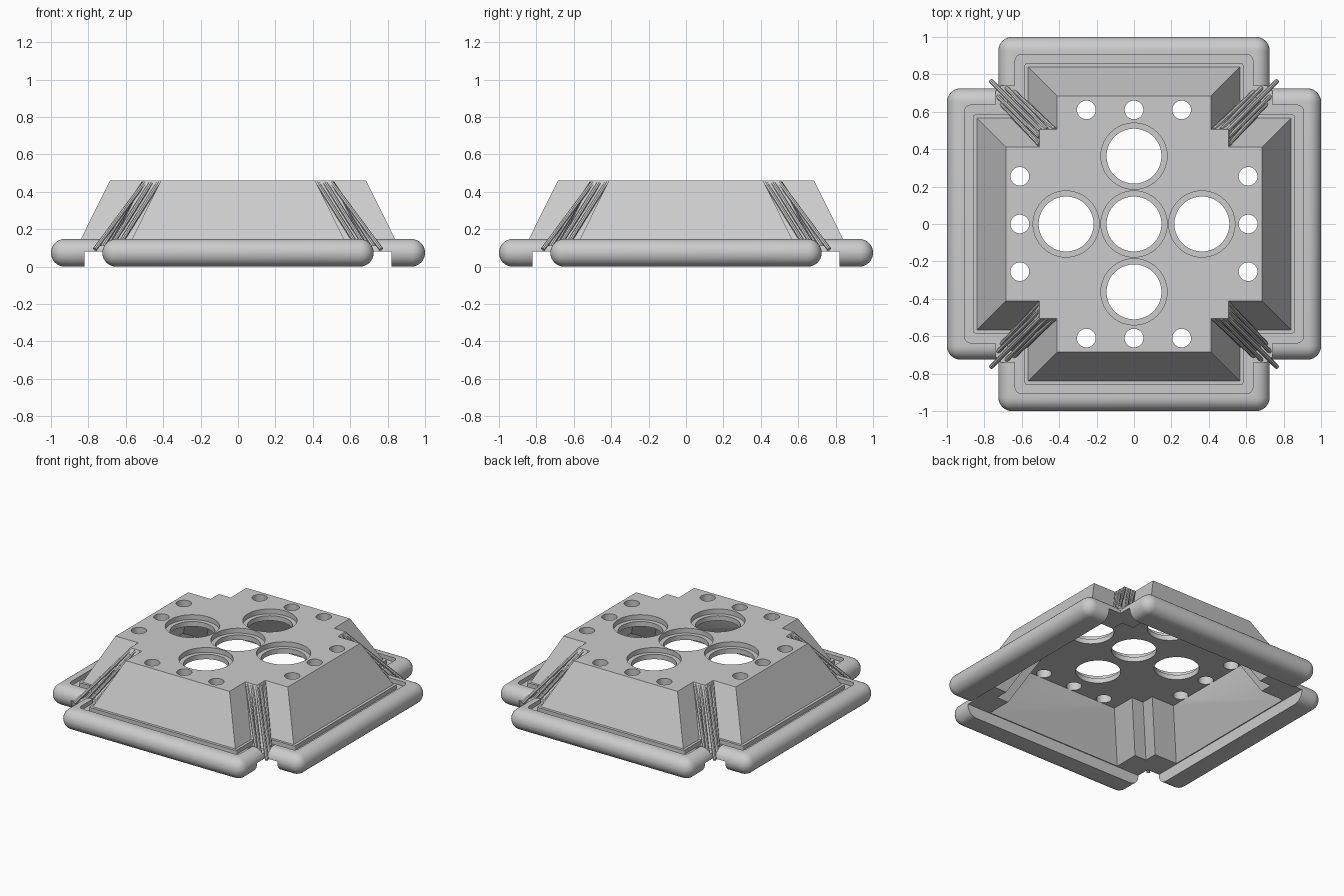
import bpy, bmesh, math
from mathutils import Vector

if "Cube" in bpy.data.objects:
    bpy.data.objects.remove(bpy.data.objects["Cube"], do_unlink=True)

TOP, BRIM, LEDGE, SLOPE = 0.46, 0.147, 0.08, 0.495
grey = bpy.data.materials.new("plain_grey")
grey.use_nodes = True
grey.diffuse_color = (0.6, 0.6, 0.6, 1)
grey.node_tree.nodes["Principled BSDF"].inputs["Base Color"].default_value = grey.diffuse_color


def make(name, bm):
    bmesh.ops.recalc_face_normals(bm, faces=bm.faces)
    me = bpy.data.meshes.new(name)
    bm.to_mesh(me)
    bm.free()
    me.materials.append(grey)
    ob = bpy.data.objects.new(name, me)
    bpy.context.scene.collection.objects.link(ob)
    return ob


def boolean(target, tool, op):
    """Apply a boolean and discard the tool."""
    mod = target.modifiers.new("bool", 'BOOLEAN')
    mod.object, mod.operation, mod.solver = tool, op, 'EXACT'
    mod.use_hole_tolerant = True
    dg = bpy.context.evaluated_depsgraph_get()
    me = bpy.data.meshes.new_from_object(target.evaluated_get(dg))
    target.modifiers.clear()
    target.data = me
    bpy.data.objects.remove(tool, do_unlink=True)
    return target


def box(hx, hy, z0, z1, cx=0, cy=0, corner=0):
    """Box of half sizes hx, hy; corner rounds the plan."""
    bm = bmesh.new()
    bmesh.ops.create_cube(bm, size=2)
    for v in bm.verts:
        v.co = Vector((cx + v.co.x * hx, cy + v.co.y * hy, z1 if v.co.z > 0 else z0))
    if corner:
        edges = [e for e in bm.edges if abs(e.verts[0].co.z - e.verts[1].co.z) > 1e-4]
        bmesh.ops.bevel(bm, geom=edges, offset=corner, segments=4, profile=0.5, affect='EDGES')
    return make("box", bm)


def brim_plate(hx, hy):
    """Plate with fully rounded rim."""
    bm = bmesh.new()
    bmesh.ops.create_cube(bm, size=2)
    for v in bm.verts:
        v.co = Vector((v.co.x * hx, v.co.y * hy, BRIM * (v.co.z + 1) / 2))
    bmesh.ops.bevel(bm, geom=bm.edges[:], offset=BRIM / 2 - 0.001, segments=8,
                    profile=0.5, affect='EDGES')
    return make("brim", bm)


def hood(z0, z1, inset):
    """Solid with a stepped cross outline that widens downwards."""
    bm = bmesh.new()
    rings = []
    for z in (z0, z1):
        k = (TOP - z) * SLOPE - inset
        arm, width, core = 0.685 + k, 0.412 + k, 0.505 + k
        quarter = [(arm, width), (core, width), (core, core), (width, core), (width, arm)]
        ring = []
        for turn in range(4):
            ring += [bm.verts.new((x, y, z)) for x, y in quarter]
            quarter = [(-y, x) for x, y in quarter]
        rings.append(ring)
        bm.faces.new(ring)
    low, high = rings
    for i in range(len(low)):
        bm.faces.new((low[i - 1], low[i], high[i], high[i - 1]))
    return make("hood", bm)


def drills(spots, r, z0):
    """One tool made of separate upright cylinders."""
    bm = bmesh.new()
    for x, y in spots:
        pin = bmesh.ops.create_cone(bm, cap_ends=True, segments=40, radius1=r,
                                    radius2=r, depth=0.6 - z0)["verts"]
        bmesh.ops.translate(bm, verts=pin, vec=(x, y, (z0 + 0.6) / 2))
    return make("drills", bm)


def cross(hx, hy, z0, z1, corner):
    return boolean(box(hx, hy, z0, z1, corner=corner),
                   box(hy, hx, z0, z1, corner=corner), 'UNION')


# Crossed brim plates with a seal groove and corner pockets
body = boolean(brim_plate(1, 0.725), brim_plate(0.725, 1), 'UNION')
body.name = "vented_cover"
groove = boolean(cross(0.905, 0.635, 0.117, 0.2, 0.03),
                 cross(0.86, 0.585, 0.1, 0.22, 0.015), 'DIFFERENCE')
boolean(body, groove, 'DIFFERENCE')
signs = [(sx, sy) for sx in (-1, 1) for sy in (-1, 1)]
for sx, sy in signs:
    boolean(body, box(0.075, 0.075, 0.113, 0.21, sx * 0.665, sy * 0.665), 'DIFFERENCE')

# Sloped hood and its hollow underside
boolean(body, hood(0.095, TOP, 0), 'UNION')
boolean(body, box(0.82, 0.82, -0.1, LEDGE), 'DIFFERENCE')
boolean(body, hood(0.073, 0.39, 0.06), 'DIFFERENCE')

# Large counterbored openings
P = 0.363
large = [(0, 0), (P, 0), (-P, 0), (0, P), (0, -P)]
boolean(body, drills(large, 0.177, 0.425), 'DIFFERENCE')
boolean(body, drills(large, 0.147, 0.3), 'DIFFERENCE')

# Small screw holes along each arm
small = [(t, s) for t in (-0.255, 0, 0.255) for s in (-0.61, 0.61)]
boolean(body, drills(small + [(s, t) for t, s in small], 0.05, 0.3), 'DIFFERENCE')

# Thin ribs fanning down each corner
bm = bmesh.new()
RIBS = [(0.425, 0.505, 0.65, 0.715), (0.465, 0.505, 0.69, 0.735), (0.5, 0.5, 0.765, 0.765)]
RIBS += [(b, a, d, c) for a, b, c, d in RIBS[:2]]
for sx, sy in signs:
    for a, b, c, d in RIBS:
        p = Vector((sx * a, sy * b, TOP - 0.012))
        q = Vector((sx * c, sy * d, LEDGE + 0.012))
        rod = bmesh.ops.create_cone(bm, cap_ends=True, segments=8, radius1=0.012,
                                    radius2=0.012, depth=(q - p).length)["verts"]
        turn = (q - p).to_track_quat('Z', 'Y').to_matrix()
        bmesh.ops.rotate(bm, verts=rod, matrix=turn, cent=(0, 0, 0))
        bmesh.ops.translate(bm, verts=rod, vec=(p + q) / 2)
make("corner_ribs", bm)

# Smooth the rounded rims while keeping hard edges
bpy.ops.object.select_all(action='DESELECT')
body.select_set(True)
bpy.context.view_layer.objects.active = body
bpy.ops.object.shade_smooth_by_angle(angle=math.radians(30))
